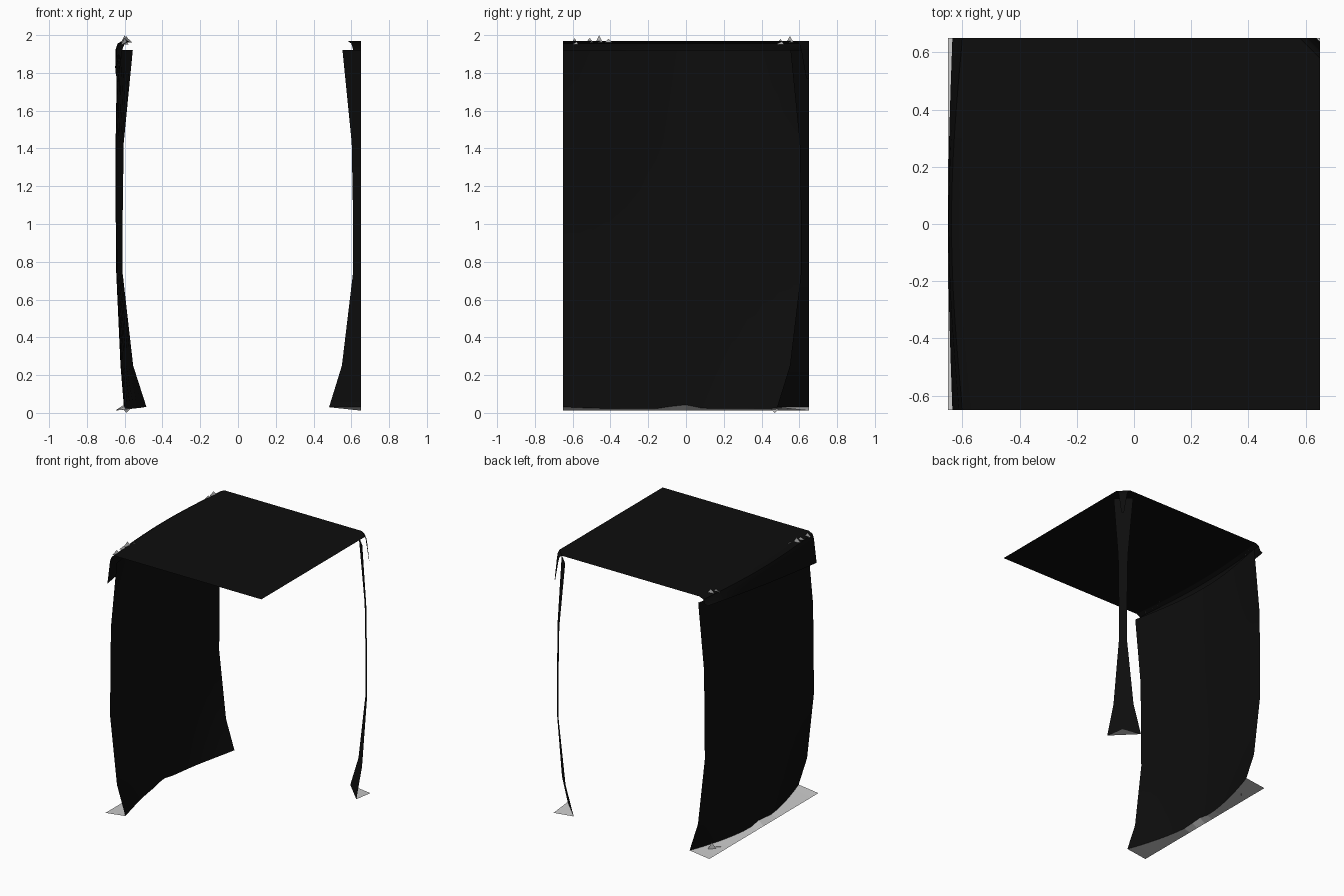
import bpy, math

if "Cube" in bpy.data.objects:
    bpy.data.objects.remove(bpy.data.objects["Cube"])

H = 0.65                       # half width of the square module
N = 16                         # divisions along the wall
YS = [-H + 2 * H * i / N for i in range(N + 1)]

black = bpy.data.materials.new("dark_stone")
black.diffuse_color = (0.004, 0.004, 0.004, 1)
black.use_nodes = True
black.node_tree.nodes["Principled BSDF"].inputs["Base Color"].default_value = black.diffuse_color


def build(name, verts, faces, mat=None):
    me = bpy.data.meshes.new(name)
    me.from_pydata(verts, [], faces)
    me.update()
    ob = bpy.data.objects.new(name, me)
    bpy.context.collection.objects.link(ob)
    if mat:
        me.materials.append(mat)
        bpy.ops.object.select_all(action='DESELECT')
        ob.select_set(True)
        bpy.context.view_layer.objects.active = ob
        bpy.ops.object.shade_smooth_by_angle(angle=math.radians(40))
    return ob


def sheet(name, rows, mat=None):
    """Quad sheet through equally long rows of points."""
    n = len(rows[0])
    faces = [(r * n + i, r * n + i + 1, (r + 1) * n + i + 1, (r + 1) * n + i)
             for r in range(len(rows) - 1) for i in range(n - 1)]
    return build(name, [p for row in rows for p in row], faces, mat)


def bulge(y, end, mid):
    """Blend from the end value to the middle value along the wall."""
    return end + (mid - end) * math.cos(y / H * math.pi / 2)


def foot(y):
    return 0.022 + 0.025 * max(0, 1 - abs(y + 0.02) / 0.12) + 0.01 * (abs(y) / H) ** 4


# Left wall: flared foot, bowed outwards in the middle (z, end x, middle x)
PROFILE = [(0.03, -0.485, -0.605), (0.25, -0.555, -0.622), (0.75, -0.612, -0.645),
           (1.1, -0.61, -0.648), (1.43, -0.605, -0.648), (1.92, -0.557, -0.64)]
sheet("left_wall",
      [[(bulge(y, e, m), y, foot(y) if i == 0 else z) for y in YS]
       for i, (z, e, m) in enumerate(PROFILE)], black)

# Roof slab with bowed left edge and clipped back right corner
CUT = 0.58
outline = [(bulge(y, -0.57, -0.612), y, 1.97) for y in reversed(YS)]
outline += [(H, -H, 1.97), (H, CUT, 1.97), (CUT, H, 1.97)]
build("roof", outline, [tuple(range(len(outline)))], black)

# Roof lip over the left wall, hanging lower towards the front
LIP = [(1.97, -0.57, -0.612), (1.955, -0.60, -0.638), (1.925, -0.612, -0.648)]
lip_rows = [[(bulge(y, e, m), y, z) for y in YS] for z, e, m in LIP]
lip_rows.append([(bulge(y, -0.635, -0.65), y, 1.83 + 0.085 * y / H) for y in YS])
sheet("left_roof_lip", lip_rows, black)


def corner_rows(profile):
    return [[(c, H, z), (H, c, z)] for z, c in profile]


# Back right corner pillar and its roof lip, both diagonal strips
sheet("corner_pillar", corner_rows([(0.03, 0.482), (0.25, 0.55), (0.75, 0.61),
                                    (1.1, 0.608), (1.43, 0.602), (1.92, 0.553)]), black)
sheet("corner_roof_lip", corner_rows([(1.97, CUT), (1.955, 0.6), (1.925, 0.609),
                                      (1.77, 0.637)]), black)

# Grey ground strips behind the wall and pillar
sheet("left_ground", [[(-H, y, 0.012) for y in YS],
                      [(bulge(y, -0.485, -0.605), y, foot(y)) for y in YS]])
build("corner_ground", [(0.482, H, 0.03), (H, 0.482, 0.03), (H, H, 0.012)], [(0, 1, 2)])

# Small grass blades on the roof edge and at the wall foot (x, y, base z, tip z)
blades = [(-0.6, -0.59, 1.95, 1.985), (-0.6, -0.51, 1.96, 1.985),
          (-0.6, -0.46, 1.96, 2.0), (-0.58, -0.41, 1.96, 1.98),
          (-0.6, 0.5, 1.95, 1.98), (-0.59, 0.55, 1.96, 1.995),
          (-0.58, 0.52, 0.02, 0.07), (-0.59, 0.47, 0.02, 0.0)]
verts, faces = [], []
for x, y, z0, z1 in blades:
    b = len(verts)
    verts += [(x - 0.02, y - 0.02, z0), (x + 0.02, y + 0.02, z0), (x, y, z1)]
    faces.append((b, b + 1, b + 2))
build("grass_blades", verts, faces)
